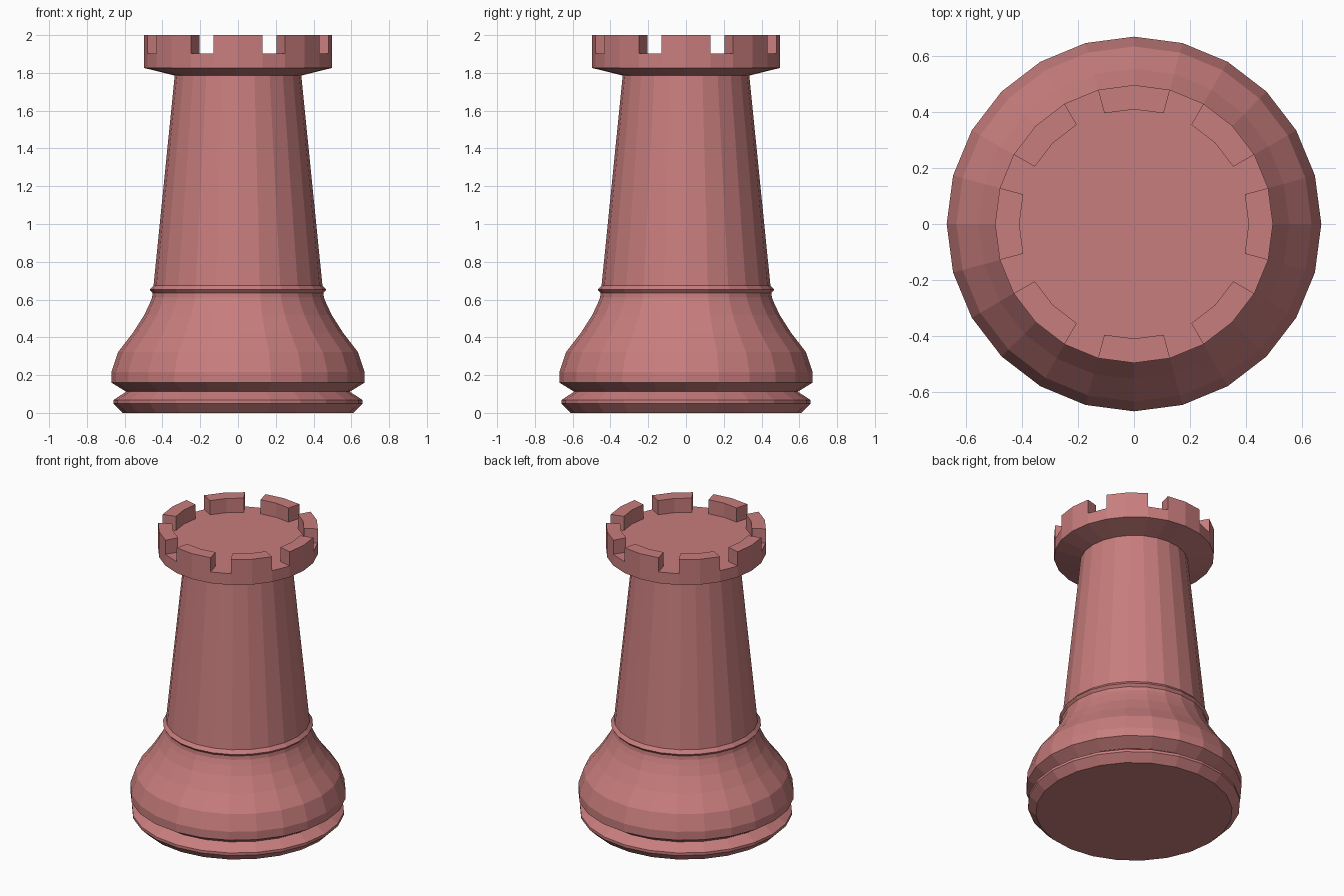
import bpy, bmesh
from math import cos, sin, tau

if "Cube" in bpy.data.objects:
    bpy.data.objects.remove(bpy.data.objects["Cube"])

SIDES = 24
TOP, FLOOR = 2.0, 1.903

# Silhouette (radius, height) from the foot up to the rim of the crown floor
profile = [
    (0.61, 0.0), (0.66, 0.05), (0.66, 0.068), (0.592, 0.112),     # foot and groove
    (0.67, 0.16), (0.67, 0.217), (0.635, 0.322),                  # bell
    (0.555, 0.426), (0.497, 0.517), (0.468, 0.578),               # flare
    (0.455, 0.61), (0.452, 0.635),                                # neck
    (0.467, 0.652), (0.447, 0.675),                               # collar
    (0.335, 1.786),                                               # shaft
    (0.497, 1.826), (0.497, FLOOR), (0.41, FLOOR),                # crown
]

bm = bmesh.new()
rings = [[bm.verts.new((r * cos(tau * i / SIDES), r * sin(tau * i / SIDES), z))
          for i in range(SIDES)] for r, z in profile]

# Lathe the silhouette, remembering the last band for the battlements
band = []
for low, high in zip(rings, rings[1:]):
    band = [bm.faces.new((low[i], low[(i + 1) % SIDES], high[(i + 1) % SIDES], high[i]))
            for i in range(SIDES)]
bm.faces.new(rings[0][::-1])
bm.faces.new(rings[-1])

# Battlements: raise two segments, skip one
merlons = [f for i, f in enumerate(band) if i % 3 != 1]
raised = bmesh.ops.extrude_face_region(bm, geom=merlons)["geom"]
bmesh.ops.translate(bm, vec=(0, 0, TOP - FLOOR),
                    verts=[g for g in raised if isinstance(g, bmesh.types.BMVert)])
# Remove any faces left under the merlons
bmesh.ops.delete(bm, geom=[f for f in merlons if f.is_valid], context='FACES_ONLY')
bmesh.ops.recalc_face_normals(bm, faces=bm.faces)

mesh = bpy.data.meshes.new("castle_tower")
bm.to_mesh(mesh)
bm.free()
tower = bpy.data.objects.new("castle_tower", mesh)
bpy.context.collection.objects.link(tower)

# Rose colour
mat = bpy.data.materials.new("rose")
mat.diffuse_color = (0.58, 0.205, 0.205, 1)
mat.use_nodes = True
mat.node_tree.nodes["Principled BSDF"].inputs["Base Color"].default_value = mat.diffuse_color
mesh.materials.append(mat)
